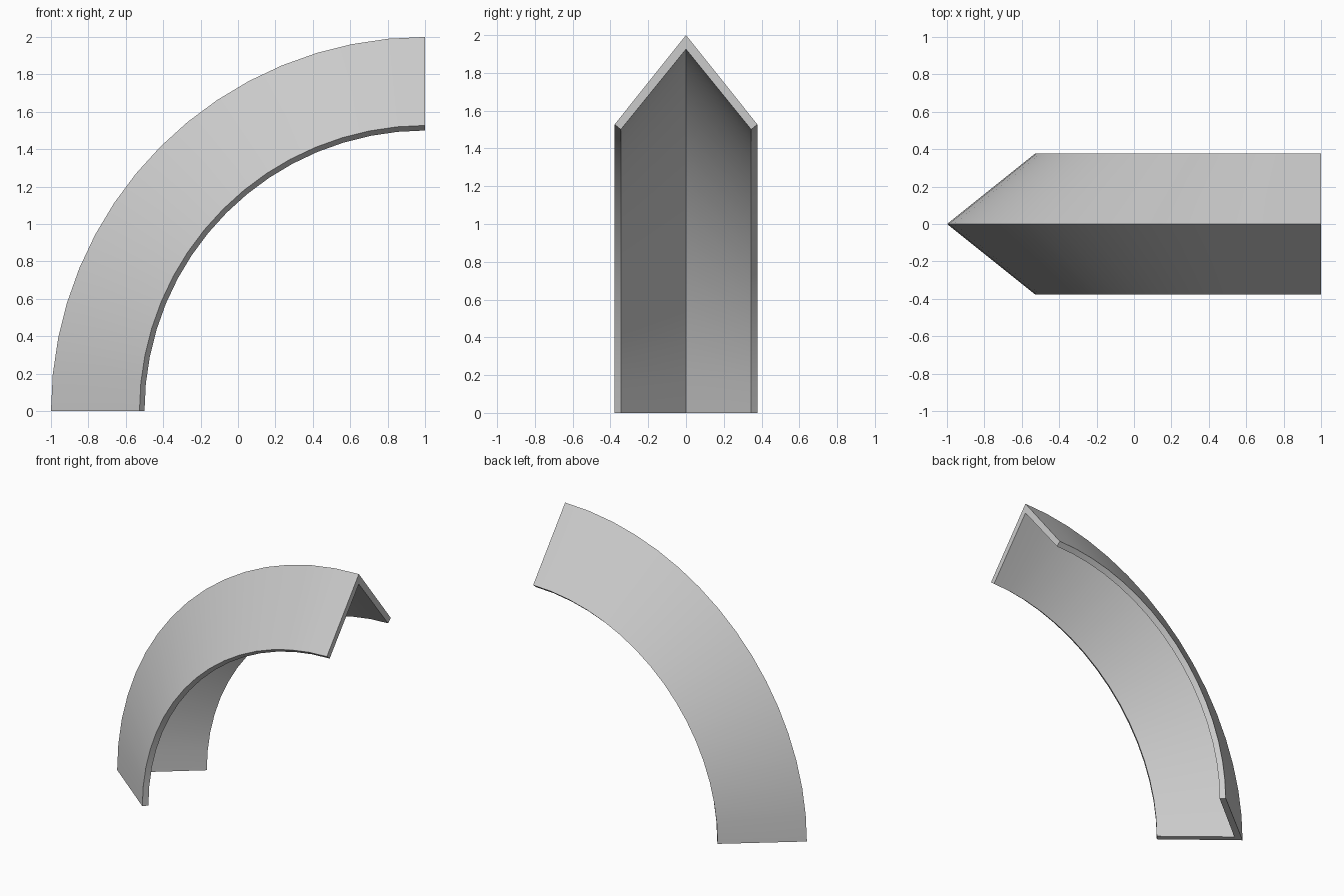
import bpy, bmesh, math

if "Cube" in bpy.data.objects:
    bpy.data.objects.remove(bpy.data.objects["Cube"])

# V-shaped cross-section: (y, radius from the arch axis)
half = [(0.378, 1.527), (0.345, 1.5)]
profile = [(0, 2.0)] + half + [(0, 1.925)] + [(-y, r) for y, r in reversed(half)]
STEPS = 16

# Sweep the section a quarter turn around the axis at x = 1, z = 0
bm = bmesh.new()
rings = []
for i in range(STEPS + 1):
    a = math.pi / 2 * i / STEPS
    rings.append([bm.verts.new((1 - r * math.cos(a), y, r * math.sin(a))) for y, r in profile])
n = len(profile)
for a, b in zip(rings, rings[1:]):
    for j in range(n):
        k = (j + 1) % n
        bm.faces.new((a[j], a[k], b[k], b[j]))

# End caps, one quad per leg of the V
for ring in (rings[0], rings[-1]):
    bm.faces.new([ring[j] for j in (0, 1, 2, 3)])
    bm.faces.new([ring[j] for j in (0, 3, 4, 5)])
bmesh.ops.recalc_face_normals(bm, faces=bm.faces)

mesh = bpy.data.meshes.new("curved_ridge")
bm.to_mesh(mesh)
bm.free()
ridge = bpy.data.objects.new("curved_ridge", mesh)
bpy.context.collection.objects.link(ridge)

# Smooth along the curve, sharp at the ridge and rims
bpy.context.view_layer.objects.active = ridge
ridge.select_set(True)
bpy.ops.object.shade_smooth_by_angle(angle=math.radians(30))
